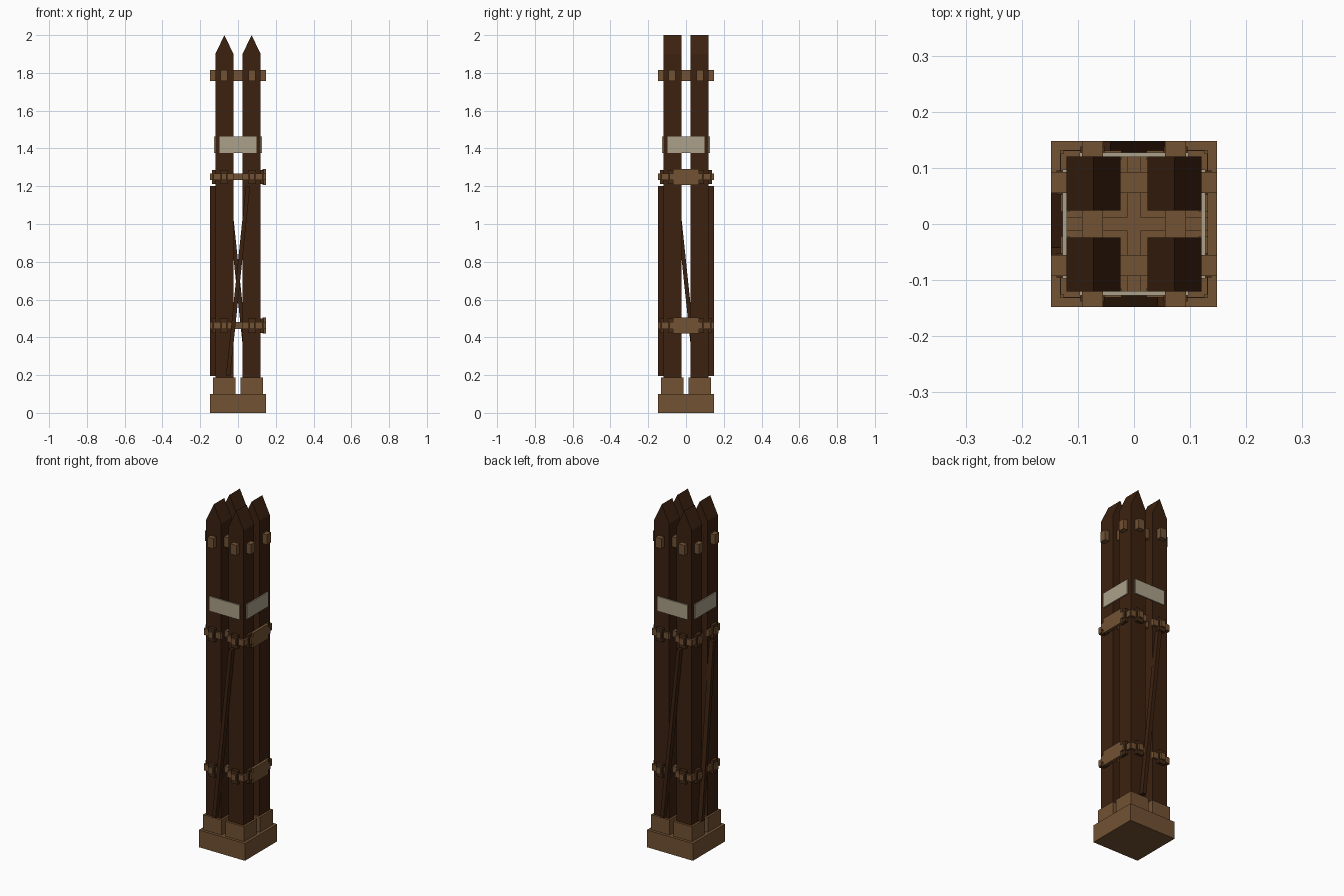
import bpy, bmesh, math
from mathutils import Matrix, Vector

if "Cube" in bpy.data.objects:
    bpy.data.objects.remove(bpy.data.objects["Cube"])


def mat(name, c):
    m = bpy.data.materials.new(name)
    m.diffuse_color = (*c, 1)
    m.use_nodes = True
    m.node_tree.nodes["Principled BSDF"].inputs["Base Color"].default_value = m.diffuse_color
    return m


DARK = mat("dark_wood", (0.045, 0.0152, 0.005))
BROWN = mat("brown_wood", (0.17, 0.085, 0.033))
STRAP = mat("strap_wood", (0.06, 0.024, 0.008))
PALE = mat("pale_plate", (0.41, 0.355, 0.253))


def finish(bm, name, m):
    me = bpy.data.meshes.new(name)
    bm.to_mesh(me)
    bm.free()
    me.materials.append(m)
    ob = bpy.data.objects.new(name, me)
    bpy.context.collection.objects.link(ob)
    return ob


def box(name, m, x, y, z, turn=0, lean=0):
    """Box from ranges; lean shears x along height, turn rotates about z."""
    bm = bmesh.new()
    bmesh.ops.create_cube(bm, size=1)
    c = [(a[0] + a[1]) / 2 for a in (x, y, z)]
    s = [a[1] - a[0] for a in (x, y, z)]
    for v in bm.verts:
        p = Vector([c[i] + v.co[i] * s[i] for i in range(3)])
        p.x += lean * (p.z - c[2])
        v.co = p
    bm.transform(Matrix.Rotation(turn, 4, 'Z'))
    return finish(bm, name, m)


# Stepped foot
box("base", BROWN, (-.148, .148), (-.148, .148), (0, .1))
for sx in (-1, 1):
    for sy in (-1, 1):
        cx, cy = sx * .072, sy * .072
        box("post_foot", BROWN, (cx - .06, cx + .06), (cy - .06, cy + .06), (.1, .187))
        # Post with gable-shaped top, ridge running along y
        bm = bmesh.new()
        h = .048
        prof = [(-h, .18), (h, .18), (h, 1.9), (0, 2), (-h, 1.9)]
        f = bm.faces.new([bm.verts.new((cx + a, cy - h, z)) for a, z in prof])
        r = bmesh.ops.extrude_face_region(bm, geom=[f])
        bmesh.ops.translate(bm, vec=(0, 2 * h, 0),
                            verts=[g for g in r["geom"] if isinstance(g, bmesh.types.BMVert)])
        bmesh.ops.recalc_face_normals(bm, faces=bm.faces)
        finish(bm, "post", DARK)

# Through beams at three levels, both directions
for turn in (0, math.pi / 2):
    for c in (-.074, .074):
        box("top_beam", BROWN, (-.148, .148), (c - .019, c + .019), (1.757, 1.815), turn)
        for z in (.463, 1.25):
            box("middle_beam", BROWN, (-.148, .148), (c - .014, c + .014), (z - .018, z + .018), turn)

# Each side: pale plate, straps and pegs; braces on three sides, plates on the right
for k in range(4):
    t = k * math.pi / 2
    box("pale_band", PALE, (-.097, .097), (-.127, -.119), (1.377, 1.462), t)
    for z in (.463, 1.25):
        for c in (-.074, .074):
            box("strap", STRAP, (c - .021, c + .021), (-.138, -.115), (z - .039, z + .037), t)
            box("peg", BROWN, (c - .052, c + .052), (-.131, -.115), (z - .018, z + .018), t)
        if k == 1:
            box("side_plate", BROWN, (-.07, .07), (-.148, -.131), (z - .043, z + .042), t)
    if k != 1:
        box("diagonal_brace", DARK, (-.011, .011), (-.147, -.119), (.195, 1.2), t, .105)
